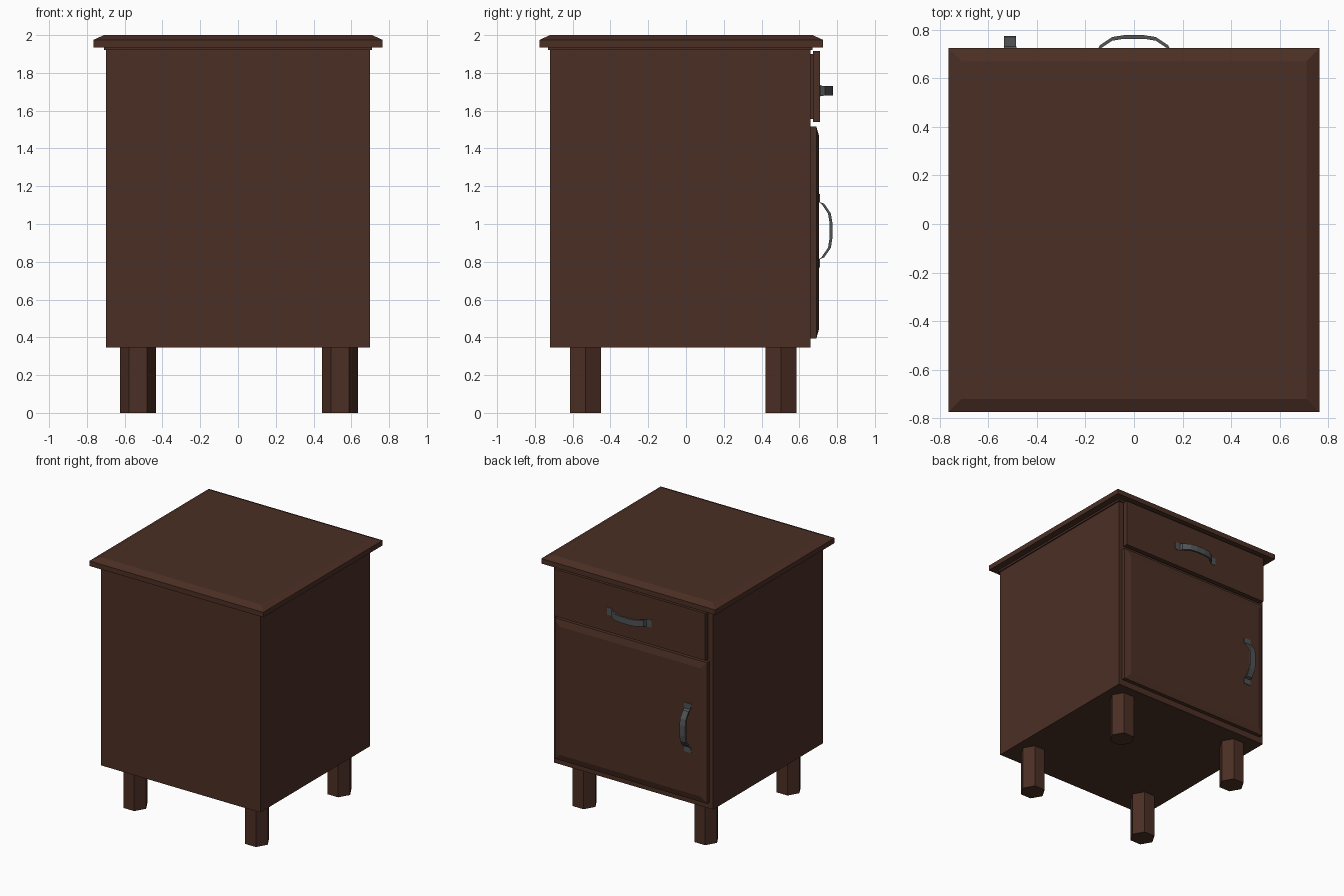
import bpy, bmesh, math
from mathutils import Vector

if "Cube" in bpy.data.objects:
    bpy.data.objects.remove(bpy.data.objects["Cube"])


def material(name, col):
    m = bpy.data.materials.new(name)
    m.diffuse_color = (*col, 1)
    m.use_nodes = True
    m.node_tree.nodes["Principled BSDF"].inputs["Base Color"].default_value = m.diffuse_color
    return m


WOOD = material("dark brown wood", (0.070, 0.028, 0.018))
METAL = material("dark grey metal", (0.080, 0.085, 0.090))


def finish(name, bm, mat):
    bmesh.ops.recalc_face_normals(bm, faces=bm.faces)
    me = bpy.data.meshes.new(name)
    bm.to_mesh(me)
    bm.free()
    me.materials.append(mat)
    ob = bpy.data.objects.new(name, me)
    bpy.context.collection.objects.link(ob)
    return ob


def box(name, lo, hi, mat=WOOD, axis=None, inset=0.0):
    """Box from lo to hi; its far face on the given axis can be shrunk to a bevel."""
    bm = bmesh.new()
    bmesh.ops.create_cube(bm, size=1)
    lo, hi = Vector(lo), Vector(hi)
    for v in bm.verts:
        far = axis is not None and v.co[axis] > 0
        for i in range(3):
            c = hi[i] if v.co[i] > 0 else lo[i]
            if far and i != axis:
                c += -inset if v.co[i] > 0 else inset
            v.co[i] = c
    return finish(name, bm, mat)


# Cabinet body
box("cabinet_body", (-0.70, -0.72, 0.345), (0.70, 0.66, 1.925))

# Top board: under board, slab and bevelled upper edge
box("top_under_board", (-0.71, -0.73, 1.92), (0.71, 0.67, 1.935))
box("top_slab", (-0.765, -0.775, 1.935), (0.765, 0.725, 1.975))
box("top_bevel", (-0.765, -0.775, 1.975), (0.765, 0.725, 2.0), axis=2, inset=0.055)

# Drawer front on a slightly smaller backing
box("drawer_backing", (-0.65, 0.65, 1.555), (0.65, 0.672, 1.90))
box("drawer_front", (-0.665, 0.672, 1.54), (0.665, 0.71, 1.915))

# Door with bevelled face
box("door_slab", (-0.67, 0.655, 0.395), (0.67, 0.69, 1.515))
box("door_bevel", (-0.67, 0.69, 0.395), (0.67, 0.705, 1.515), axis=1, inset=0.05)

# Six-sided legs
for y, side in ((-0.533, "front"), (0.502, "back")):
    for x, hand in ((-0.53, "left"), (0.54, "right")):
        bm = bmesh.new()
        r = 0.095
        ring = [bm.verts.new((x + r * math.cos(k * math.pi / 3),
                              y + r * math.sin(k * math.pi / 3), 0)) for k in range(6)]
        f = bm.faces.new(ring)
        ext = bmesh.ops.extrude_face_region(bm, geom=[f], use_keep_orig=True)
        for v in ext["geom"]:
            if isinstance(v, bmesh.types.BMVert):
                v.co.z = 0.35
        finish(f"{side}_{hand}_leg", bm, WOOD)


# Bowed strap handles with flat feet
def handle(name, cx, cz, face_y, along_z):
    half = [(0.195, 0.0, 0.03), (0.150, 0.0, 0.028), (0.142, 0.015, 0.025),
            (0.090, 0.050, 0.025), (0.040, 0.058, 0.025)]
    prof = [(-a, h, w) for a, h, w in half] + half[::-1]
    bm = bmesh.new()
    rings = []
    for i, (a, h, w) in enumerate(prof):
        t = 0.005 if h == 0 else 0.015
        ring = []
        for s, d in ((-w, 0), (w, 0), (w, t), (-w, t)):
            dx, dz = (s, a) if along_z else (a, s)
            ring.append(bm.verts.new((cx + dx, face_y + h + d - (0 if h == 0 else 0.003), cz + dz)))
        rings.append(ring)
    for r0, r1 in zip(rings, rings[1:]):
        for k in range(4):
            bm.faces.new((r0[k], r0[(k + 1) % 4], r1[(k + 1) % 4], r1[k]))
    bm.faces.new(rings[0])
    bm.faces.new(rings[-1])
    finish(name, bm, METAL)


handle("drawer_handle", 0.0, 1.705, 0.708, False)
handle("door_handle", -0.51, 0.965, 0.705, True)
